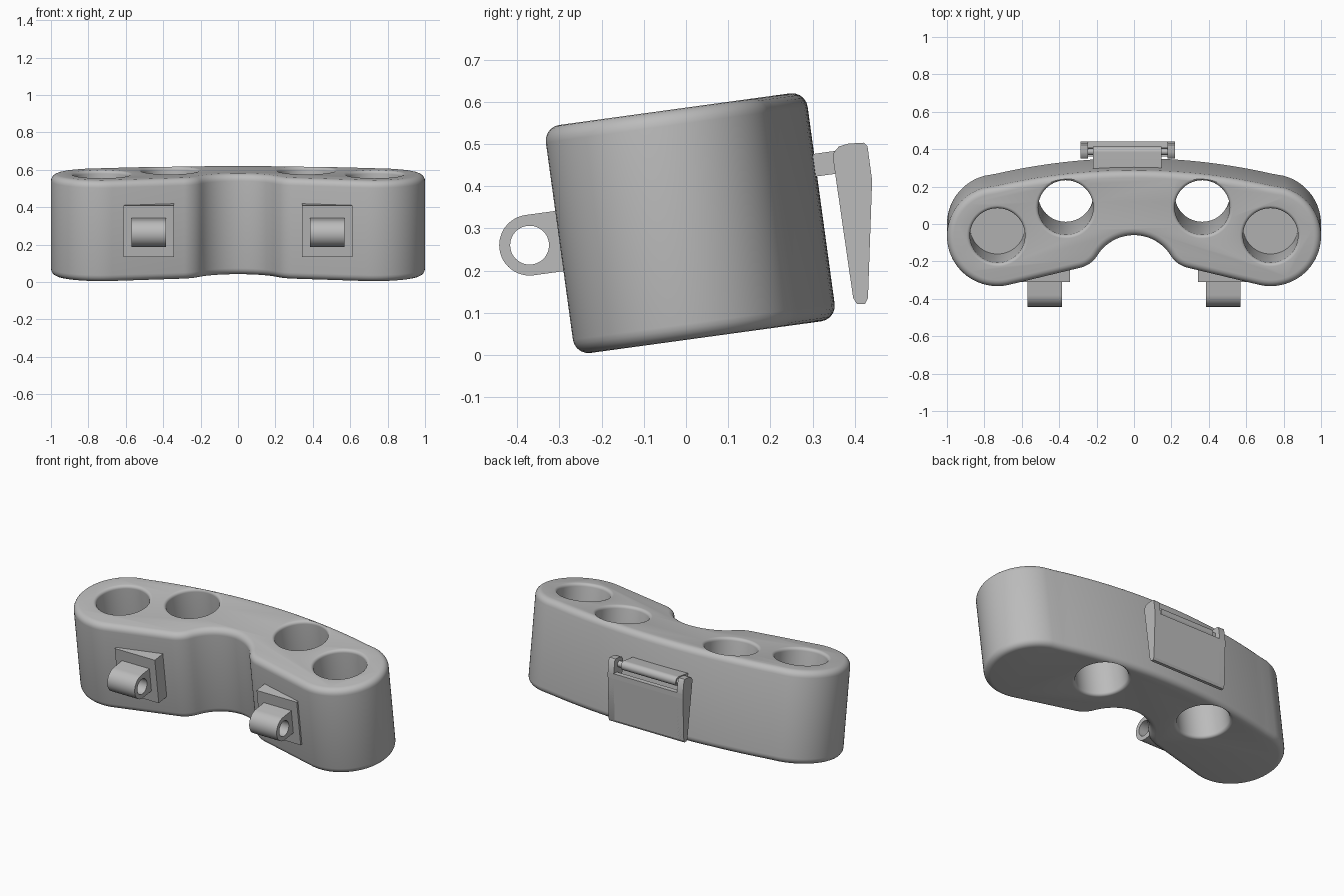
import bpy
import bmesh
from math import sin, cos, pi, radians
from mathutils import Matrix

if "Cube" in bpy.data.objects:
    bpy.data.objects.remove(bpy.data.objects["Cube"])

grey = bpy.data.materials.new("plain grey")
grey.use_nodes = True
grey.diffuse_color = (0.5, 0.5, 0.5, 1)
grey.node_tree.nodes["Principled BSDF"].inputs["Base Color"].default_value = (0.5, 0.5, 0.5, 1)

# The housing leans forward; tilted parts are built flat, then placed by this
TILT = Matrix.Translation((0, 0.01, 0.3125)) @ Matrix.Rotation(radians(7.8), 4, 'X')
HALF = 0.2725


def arc(cx, cy, r, start, end, n=12):
    """Points on a circle, angles in degrees."""
    steps = [radians(start + (end - start) * i / n) for i in range(n + 1)]
    return [(cx + r * cos(a), cy + r * sin(a)) for a in steps]


def prism(name, points, low, high, axis='Z', matrix=None):
    """Extrude a closed outline along Z, or a (y, z) outline along X."""
    def place(p, h):
        return (p[0], p[1], h) if axis == 'Z' else (h, p[0], p[1])
    bm = bmesh.new()
    ends = [[bm.verts.new(place(p, h)) for p in points] for h in (low, high)]
    for ring in ends:
        bm.faces.new(ring)
    n = len(points)
    for i in range(n):
        j = (i + 1) % n
        bm.faces.new((ends[0][i], ends[0][j], ends[1][j], ends[1][i]))
    return finish(name, bm, matrix)


def lathe(name, profile, x, y, n=64):
    """Turn a (radius, z) profile about an upright axis."""
    bm = bmesh.new()
    rings = [[bm.verts.new((x + r * cos(2 * pi * i / n), y + r * sin(2 * pi * i / n), z))
              for i in range(n)] for r, z in profile]
    for a, b in zip(rings, rings[1:]):
        for i in range(n):
            j = (i + 1) % n
            bm.faces.new((a[i], a[j], b[j], b[i]))
    bm.faces.new(rings[0])
    bm.faces.new(rings[-1])
    return finish(name, bm)


def finish(name, bm, matrix=None):
    bmesh.ops.recalc_face_normals(bm, faces=bm.faces)
    mesh = bpy.data.meshes.new(name)
    bm.to_mesh(mesh)
    bm.free()
    mesh.materials.append(grey)
    obj = bpy.data.objects.new(name, mesh)
    bpy.context.collection.objects.link(obj)
    if matrix:
        obj.matrix_world = matrix
    return obj


def select(obj):
    bpy.ops.object.select_all(action='DESELECT')
    obj.select_set(True)
    bpy.context.view_layer.objects.active = obj


def smooth(obj):
    select(obj)
    bpy.ops.object.shade_smooth_by_angle(angle=radians(35))


def cut(obj, cutter):
    select(obj)
    mod = obj.modifiers.new("cut", 'BOOLEAN')
    mod.operation = 'DIFFERENCE'
    mod.solver = 'EXACT'
    mod.object = cutter
    bpy.ops.object.modifier_apply(modifier=mod.name)
    bpy.data.objects.remove(cutter)


# Housing: curved back, round ends, notch at the middle of the front
back = arc(0, 0.313 - 3.27, 3.27, 90, 76, 14)
side = back[:-1] + arc(0.73, -0.043, 0.27, 75, -102, 36)
side += arc(0.323, -0.068, 0.15, -102, -145, 10)
side += arc(0, -0.268, 0.23, 35, 90, 14)
outline = side[:-1] + [side[-1]] + [(-x, y) for x, y in reversed(side[1:-1])]
housing = prism("housing", outline, -HALF, HALF)
bevel = housing.modifiers.new("rim", 'BEVEL')
bevel.width = 0.037
bevel.segments = 5
bevel.limit_method = 'ANGLE'
bevel.angle_limit = radians(50)
select(housing)
bpy.ops.object.modifier_apply(modifier=bevel.name)

# Wells: rounded mouths; the inner pair go right through, the outer are blind
R, LIP = 0.147, 0.018
mouth = [(R + LIP - LIP * cos(a), HALF - LIP + LIP * sin(a))
         for a in (radians(18 * i) for i in range(6))]
mouth.append((R + LIP, HALF + 0.1))
through = [(r, -z) for r, z in reversed(mouth)] + mouth
blind = [(R, HALF - 0.36)] + mouth
for s in (-1, 1):
    cut(housing, lathe("cutter", through, s * 0.365, 0.114))
    cut(housing, lathe("cutter", blind, s * 0.73, -0.037))
housing.matrix_world = TILT
smooth(housing)

# Front pads, each with a pierced lug
for s, label in ((1, "left"), (-1, "right")):
    x = s * 0.477
    prism(label + "_pad", [(x - 0.135, -0.304), (x + 0.135, -0.304),
                           (x + 0.135, -0.19), (x - 0.135, -0.19)],
          -0.139, 0.139, matrix=TILT)
    lug = prism(label + "_lug", arc(-0.384, 0, 0.072, 90, 270, 24)
                + [(-0.28, -0.072), (-0.28, 0.072)], x - 0.092, x + 0.092, 'X')
    cut(lug, prism("cutter", arc(-0.384, 0, 0.046, 0, 352.5, 47), x - 0.2, x + 0.2, 'X'))
    lug.matrix_world = TILT
    smooth(lug)

# Rear clip: hinge arm, pin, lever and its two cheeks
arm = prism("hinge_arm", [(0.27, 0.472), (0.27, 0.418)]
            + arc(0.387, 0.461, 0.027, -82, 98, 16), -0.22, 0.148, 'X')
pin = prism("hinge_pin", arc(0.387, 0.461, 0.018, 0, 345, 23), -0.285, 0.215, 'X')
foot = [(0.44, 0.39), (0.431, 0.135), (0.424, 0.121), (0.405, 0.121), (0.396, 0.135)]
prism("lever", [(0.41, 0.42), (0.44, 0.42)] + foot + [(0.36, 0.385), (0.41, 0.385)],
      -0.286, 0.217, 'X')
cheek = [(0.44, 0.42), *foot, (0.349, 0.46), (0.35, 0.48), (0.362, 0.494),
         (0.385, 0.501), (0.422, 0.503), (0.43, 0.494)]
for name, low, high in (("left_cheek", 0.178, 0.218), ("right_cheek", -0.287, -0.247)):
    smooth(prism(name, cheek, low, high, 'X'))
smooth(arm)
smooth(pin)
